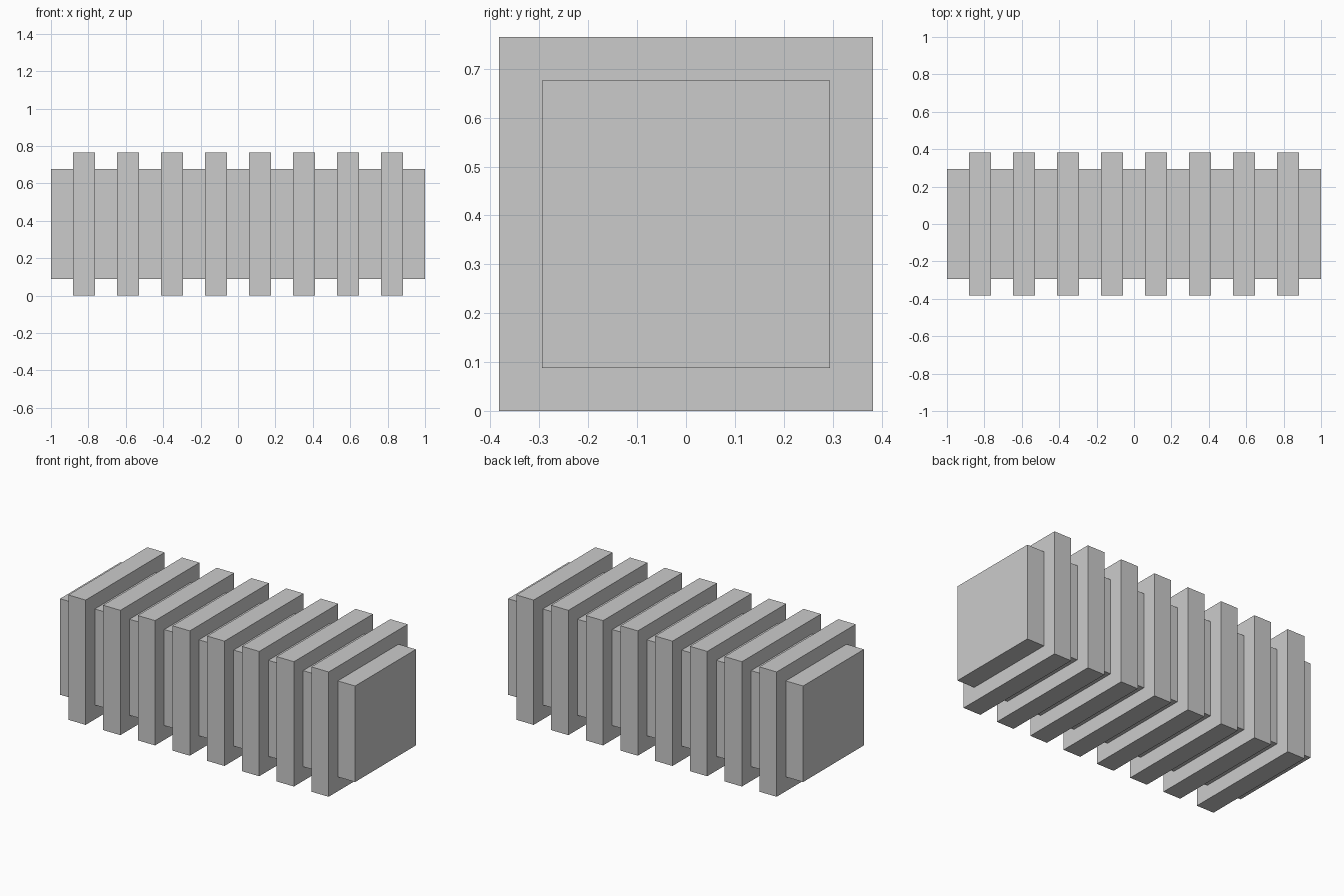
import bpy

if "Cube" in bpy.data.objects:
    bpy.data.objects.remove(bpy.data.objects["Cube"])

U = 2 / 17          # width of one rib, and of one gap
HEIGHT = 6.5 * U    # rib height and depth
CORE = 5 * U        # core height and depth


def box(name, size, location):
    bpy.ops.mesh.primitive_cube_add(size=1, location=location)
    obj = bpy.context.object
    obj.name = name
    obj.scale = size
    bpy.ops.object.transform_apply(location=False, rotation=False, scale=True)
    return obj


# Long square core
box("core_bar", (2, CORE, CORE), (0, 0, HEIGHT / 2))

# Eight evenly spaced square ribs around the core
for i in range(8):
    box(f"rib_{i + 1}", (U, HEIGHT, HEIGHT), ((2 * i - 7) * U, 0, HEIGHT / 2))
